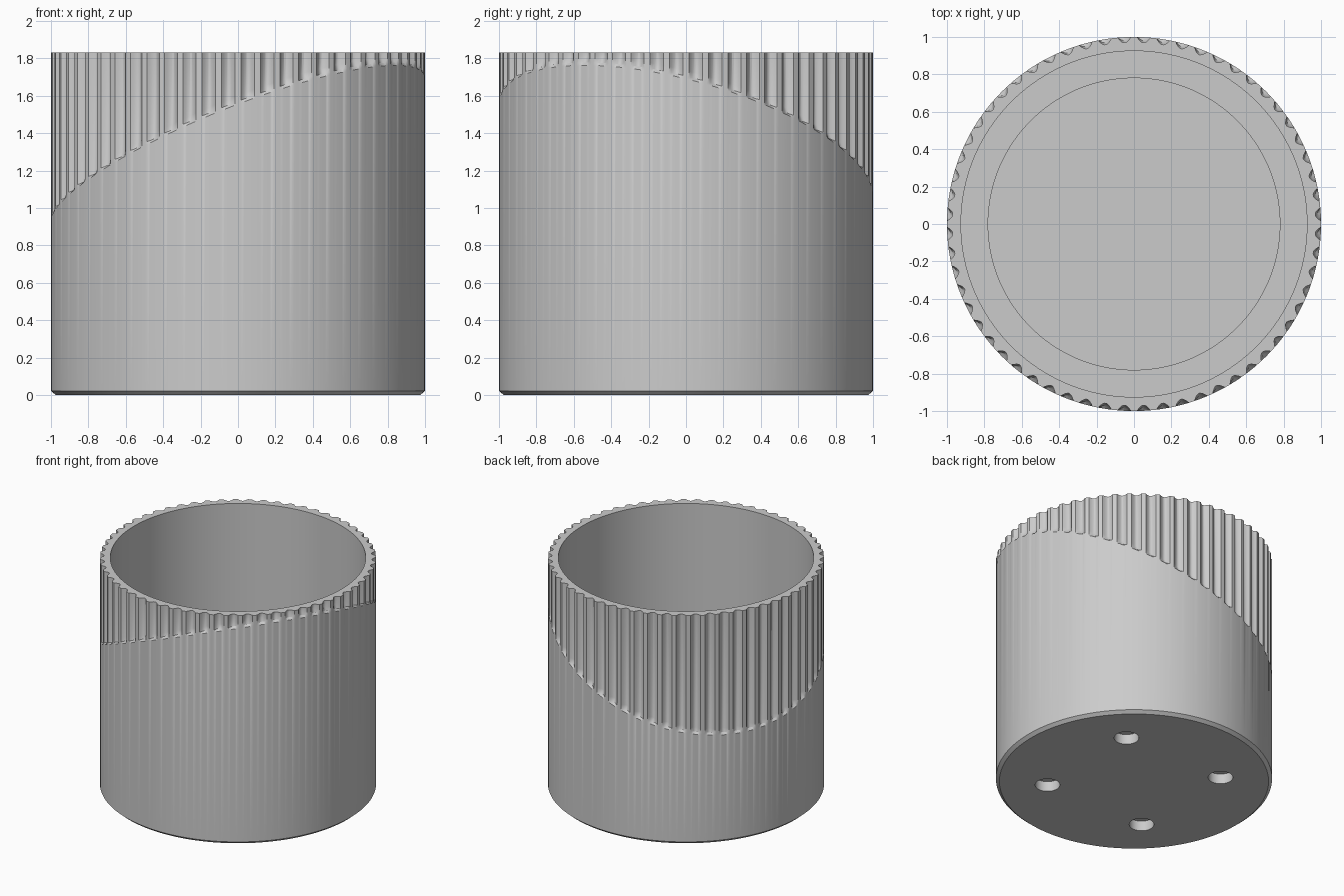
import bpy, bmesh, math

cube = bpy.data.objects.get("Cube")
if cube:
    bpy.data.objects.remove(cube, do_unlink=True)

HEIGHT = 1.83
FLUTES = 60
STEPS = 10                    # columns per flute
COLUMNS = FLUTES * STEPS
DEPTH = 0.03


def slant(a):
    """Height of the tilted line where the fluting ends."""
    return 1.31 + 0.38 * math.cos(a) - 0.245 * math.sin(a)


def groove(i):
    """Scalloped groove with a narrow land between neighbours."""
    u = (i % STEPS) / STEPS
    return DEPTH * max(0.0, math.sin(math.pi * u / 0.7)) if u < 0.7 else 0.0


def make_material(name, rgb):
    mat = bpy.data.materials.new(name)
    mat.use_nodes = True
    mat.diffuse_color = (*rgb, 1)
    mat.node_tree.nodes["Principled BSDF"].inputs["Base Color"].default_value = (*rgb, 1)
    return mat


grey = make_material("light grey", (0.6, 0.6, 0.6))

# Rings of the cup from the underside, over the rim, to the inner floor:
# (radius, height, height is measured from the slanted line, groove strength)
rings = [
    (0.975, 0, False, 0),
    (1, 0.022, False, 0),
    (1, 0, True, 0),
    (1, 0.015, True, 0.6),
    (1, 0.045, True, 1),
    (1, HEIGHT, False, 1),
    (0.925, HEIGHT, False, 0),
    (0.925, 0.16, False, 0),
    (0.78, 0.16, False, 0),
    (0.78, 0.12, False, 0),
]

bm = bmesh.new()
loops = []
for radius, height, slanted, strength in rings:
    loop = []
    for i in range(COLUMNS):
        # Phase places the grooves evenly either side of each axis
        a = math.tau * (i + 0.15 * STEPS) / COLUMNS
        r = radius - groove(i) * strength
        z = height + slant(a) if slanted else height
        loop.append(bm.verts.new((r * math.cos(a), r * math.sin(a), z)))
    loops.append(loop)
for low, high in zip(loops, loops[1:]):
    for i in range(COLUMNS):
        j = (i + 1) % COLUMNS
        bm.faces.new((low[i], low[j], high[j], high[i]))
bm.faces.new(loops[0][::-1])
bm.faces.new(loops[-1])
bmesh.ops.recalc_face_normals(bm, faces=bm.faces)
mesh = bpy.data.meshes.new("fluted_cup")
bm.to_mesh(mesh)
bm.free()
mesh.materials.append(grey)
cup = bpy.data.objects.new("fluted_cup", mesh)
bpy.context.collection.objects.link(cup)

# Four shallow round sockets in the underside
cutters = []
for sx in (-1, 1):
    for sy in (-1, 1):
        bpy.ops.mesh.primitive_cylinder_add(
            vertices=40, radius=0.09, depth=0.16, location=(0.445 * sx, 0.445 * sy, 0))
        cutter = bpy.context.object
        cutter.name = "socket_cutter"
        cutter.hide_render = True
        cutter.data.materials.append(grey)
        cutters.append(cutter)
        mod = cup.modifiers.new("socket", 'BOOLEAN')
        mod.operation = 'DIFFERENCE'
        mod.solver = 'EXACT'
        mod.object = cutter

bpy.ops.object.select_all(action='DESELECT')
cup.select_set(True)
bpy.context.view_layer.objects.active = cup
for mod in list(cup.modifiers):
    bpy.ops.object.modifier_apply(modifier=mod.name)
for cutter in cutters:
    bpy.data.objects.remove(cutter, do_unlink=True)

bpy.ops.object.shade_smooth_by_angle(angle=math.radians(28))
